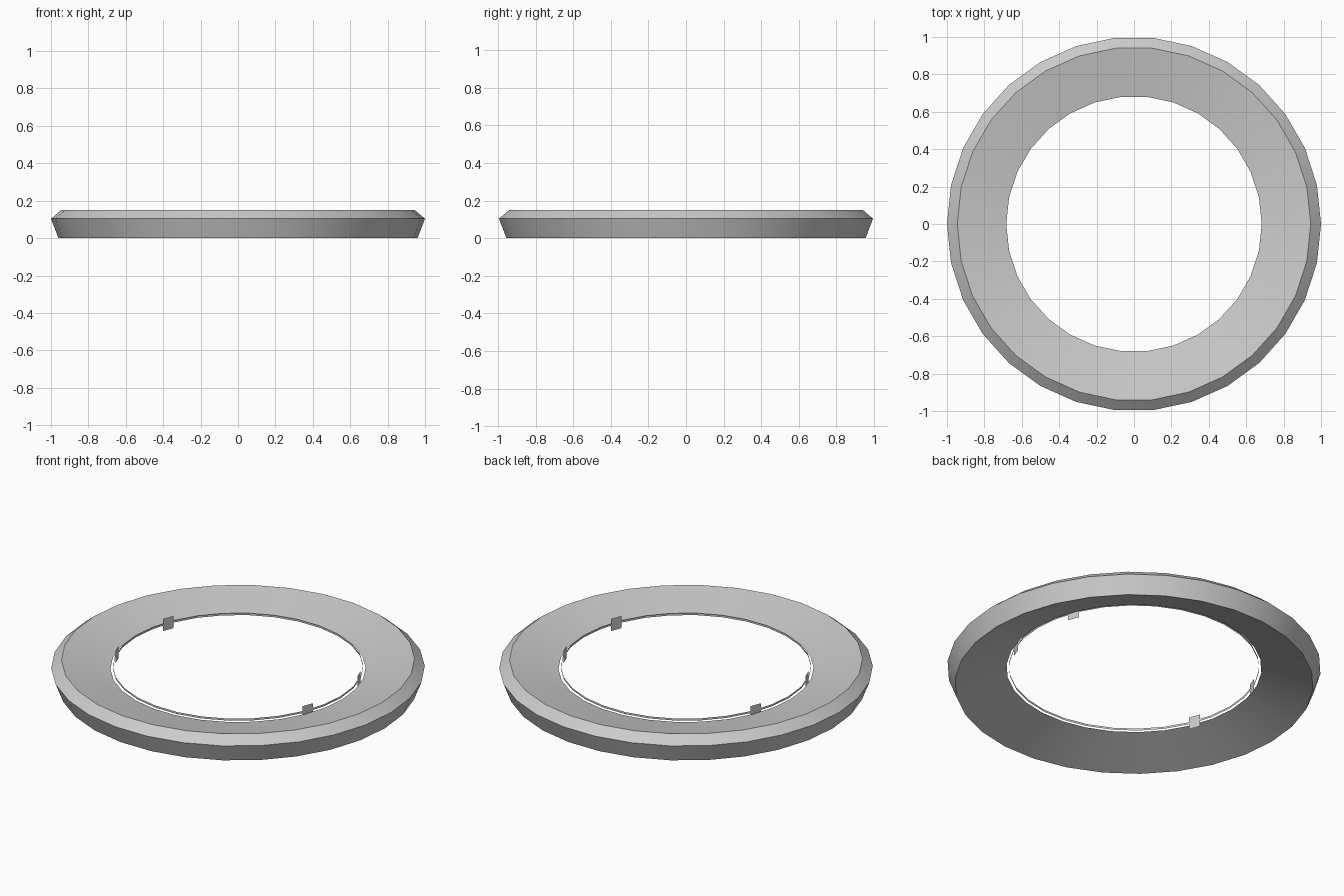
import bpy, math

if "Cube" in bpy.data.objects:
    bpy.data.objects.remove(bpy.data.objects["Cube"])

SIDES = 30


def add_mesh(name, verts, faces):
    mesh = bpy.data.meshes.new(name)
    mesh.from_pydata(verts, [], faces)
    obj = bpy.data.objects.new(name, mesh)
    bpy.context.collection.objects.link(obj)
    return obj


def polar(r, angle, z):
    return (r * math.cos(angle), r * math.sin(angle), z)


def lathe(name, profile, closed):
    # Spin an (r, z) profile around the z axis
    n = len(profile)
    verts = [polar(r, 2 * math.pi * i / SIDES, z)
             for i in range(SIDES) for r, z in profile]
    faces = []
    for i in range(SIDES):
        a, b = i * n, (i + 1) % SIDES * n
        for j in range(n if closed else n - 1):
            k = (j + 1) % n
            faces.append((a + j, b + j, b + k, a + k))
    return add_mesh(name, verts, faces)


# Dished ring: sloped outer wall, bevel, top and underside meeting at a thin inner lip
ring = lathe("bezel_ring", [(0.96, 0), (1.0, 0.104), (0.945, 0.15), (0.683, 0.098)], True)
for p in ring.data.polygons:
    p.use_smooth = True
bpy.context.view_layer.objects.active = ring
ring.select_set(True)
bpy.ops.object.shade_smooth_by_angle(angle=math.radians(30))

# Thin upright band just inside the lip
lathe("inner_band", [(0.67, 0.112), (0.67, 0.10)], False)

# Four small upright clips on the band, mirrored left/right and front/back
for i, deg in enumerate((21, 159, 201, 339)):
    a, half = math.radians(deg), 0.033 / 0.67
    corners = [polar(0.668, a - half, 0.068), polar(0.668, a + half, 0.068),
               polar(0.668, a + half, 0.14), polar(0.668, a - half, 0.14)]
    add_mesh(f"clip_{i + 1}", corners, [(3, 2, 1, 0)])
